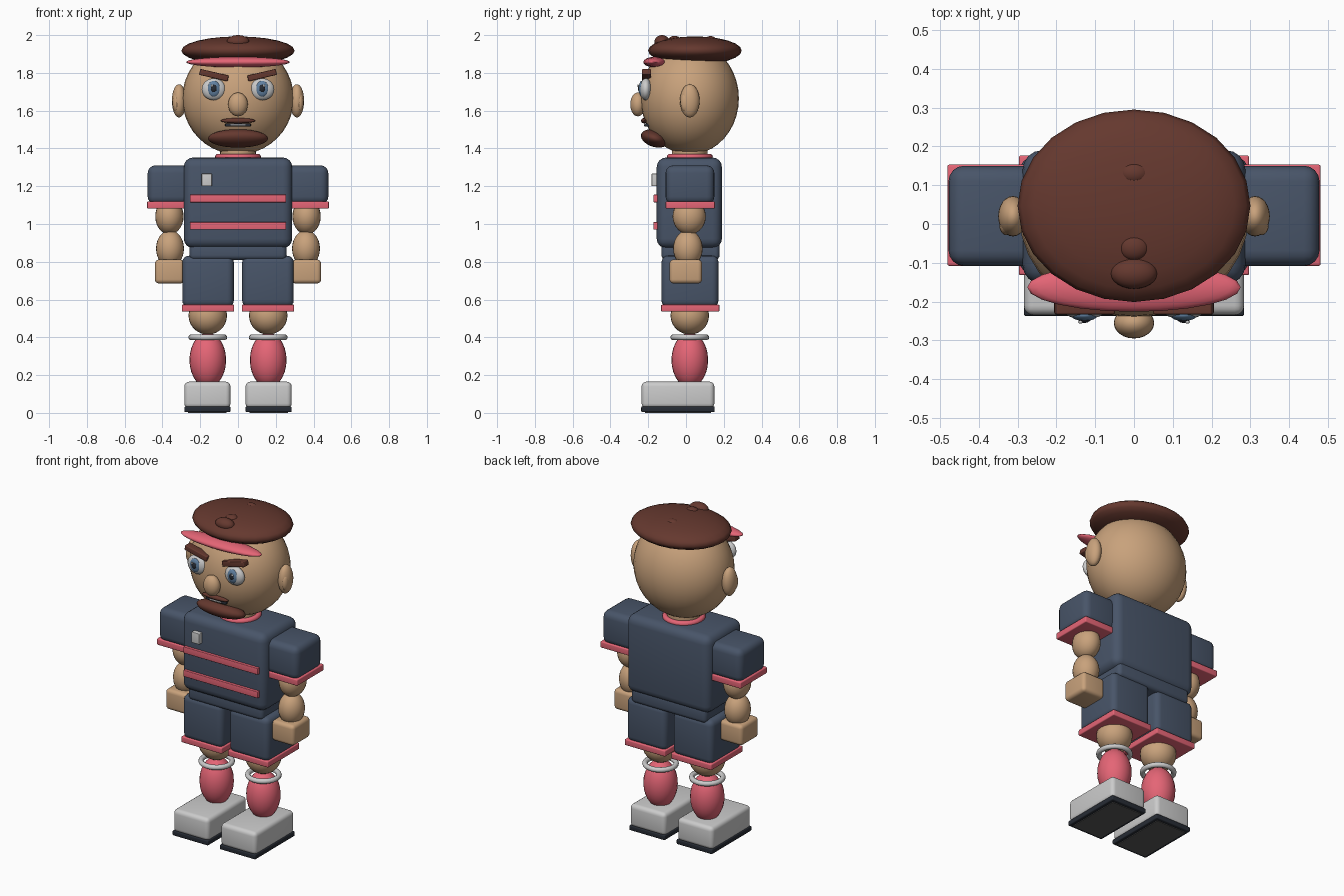
import bpy, math

if "Cube" in bpy.data.objects:
    bpy.data.objects.remove(bpy.data.objects["Cube"])


def material(name, rgb):
    m = bpy.data.materials.new(name)
    m.diffuse_color = (*rgb, 1)
    m.use_nodes = True
    m.node_tree.nodes["Principled BSDF"].inputs["Base Color"].default_value = m.diffuse_color
    return m


SKIN = material("skin", (0.58, 0.36, 0.20))
BROWN = material("brown", (0.13, 0.04, 0.028))
PINK = material("pink", (0.78, 0.13, 0.18))
NAVY = material("navy", (0.065, 0.09, 0.14))
WHITE = material("white", (0.6, 0.6, 0.6))
DARK = material("dark", (0.02, 0.025, 0.035))
BLUE = material("blue", (0.12, 0.22, 0.36))
GREY = material("grey", (0.1, 0.1, 0.1))


def finish(name, mat, rot=(0, 0, 0), angle=40):
    ob = bpy.context.object
    ob.name = name
    ob.rotation_euler = rot
    ob.data.materials.append(mat)
    bpy.ops.object.shade_smooth_by_angle(angle=math.radians(angle))
    return ob


def ball(name, loc, radii, mat, rot=(0, 0, 0), seg=24, rings=14):
    bpy.ops.mesh.primitive_uv_sphere_add(segments=seg, ring_count=rings, radius=1, location=loc)
    bpy.context.object.scale = radii
    bpy.ops.object.transform_apply(location=False, rotation=False, scale=True)
    return finish(name, mat, rot, 60)


def box(name, lo, hi, mat, bevel=0.0, rot=(0, 0, 0)):
    bpy.ops.mesh.primitive_cube_add(size=1, location=[(a + b) / 2 for a, b in zip(lo, hi)])
    bpy.context.object.scale = [b - a for a, b in zip(lo, hi)]
    bpy.ops.object.transform_apply(location=False, rotation=False, scale=True)
    if bevel:
        mod = bpy.context.object.modifiers.new("round", 'BEVEL')
        mod.width = bevel
        mod.segments = 4
        bpy.ops.object.modifier_apply(modifier=mod.name)
    return finish(name, mat, rot)


def ring(name, loc, major, minor, mat):
    bpy.ops.mesh.primitive_torus_add(location=loc, major_radius=major, minor_radius=minor,
                                     major_segments=28, minor_segments=10)
    return finish(name, mat, angle=60)


# Head, hair and headband
ball("head", (0, 0.02, 1.665), (0.295, 0.26, 0.297), SKIN, seg=32, rings=20)
ball("hair", (0, 0.047, 1.918), (0.30, 0.248, 0.075), BROWN, seg=24, rings=12)
ball("hair_tuft_front", (0, -0.127, 1.965), (0.06, 0.04, 0.035), BROWN)
ball("hair_tuft_middle", (0, -0.06, 1.97), (0.04, 0.035, 0.026), BROWN)
ball("hair_tuft_back", (0, 0.13, 1.97), (0.04, 0.03, 0.025), BROWN)
ball("headband", (0, -0.163, 1.857), (0.275, 0.063, 0.028), PINK)

# Face
ball("nose", (0, -0.255, 1.633), (0.052, 0.04, 0.063), SKIN)
ball("moustache", (0, -0.222, 1.547), (0.092, 0.016, 0.014), BROWN)
box("mouth", (-0.068, -0.22, 1.515), (0.068, -0.19, 1.533), DARK, 0.006)
box("teeth", (-0.04, -0.223, 1.520), (0.04, -0.20, 1.528), WHITE, 0.002)
ball("beard", (0, -0.165, 1.453), (0.16, 0.076, 0.045), BROWN, (-0.3, 0, 0))

# Neck, shirt and shirt trim
bpy.ops.mesh.primitive_cylinder_add(vertices=24, radius=0.095, depth=0.16, location=(0, 0.02, 1.37))
finish("neck", SKIN)
ring("collar", (0, 0.02, 1.355), 0.105, 0.017, PINK)
box("shirt", (-0.287, -0.155, 0.872), (0.287, 0.19, 1.352), NAVY, 0.05)
box("shirt_hem", (-0.257, -0.13, 0.81), (0.257, 0.178, 0.905), NAVY, 0.025)
for i, z in enumerate((1.135, 0.99)):
    box(f"chest_stripe_{i}", (-0.255, -0.172, z - 0.02), (0.255, -0.15, z + 0.02), PINK, 0.003)
box("chest_patch", (-0.192, -0.182, 1.2), (-0.138, -0.15, 1.267), WHITE, 0.004)

# Paired parts
for s, side in ((-1, "right"), (1, "left")):
    def sbox(part, x0, x1, y0, y1, z0, z1, mat, bevel=0.0, rot=(0, 0, 0)):
        a, b = sorted((s * x0, s * x1))
        return box(f"{side}_{part}", (a, y0, z0), (b, y1, z1), mat, bevel, rot)

    def sball(part, x, y, z, radii, mat):
        return ball(f"{side}_{part}", (s * x, y, z), radii, mat)

    # Ear, eye and brow
    sball("ear", 0.312, 0.02, 1.652, (0.038, 0.052, 0.088), SKIN)
    sball("inner_ear", 0.328, -0.003, 1.645, (0.019, 0.026, 0.05), SKIN)
    sball("eye", 0.128, -0.213, 1.713, (0.064, 0.032, 0.058), WHITE)
    sball("iris", 0.128, -0.235, 1.716, (0.034, 0.015, 0.042), BLUE)
    sball("pupil", 0.128, -0.243, 1.718, (0.017, 0.012, 0.022), DARK)
    sball("eye_glint", 0.138, -0.253, 1.732, (0.006, 0.004, 0.007), WHITE)
    sbox("brow", 0.05, 0.205, -0.233, -0.185, 1.772, 1.804, BROWN, 0.005, (0, -s * 0.23, 0))

    # Arm
    sbox("sleeve", 0.24, 0.478, -0.108, 0.15, 1.105, 1.31, NAVY, 0.04)
    sbox("sleeve_cuff", 0.28, 0.481, -0.108, 0.153, 1.081, 1.12, PINK, 0.006)
    sball("upper_arm", 0.363, 0.017, 1.04, (0.075, 0.088, 0.095), SKIN)
    sball("forearm", 0.36, 0.01, 0.87, (0.074, 0.078, 0.097), SKIN)
    sbox("hand", 0.285, 0.44, -0.087, 0.085, 0.685, 0.812, SKIN, 0.022)

    # Leg
    sbox("shorts_leg", 0.022, 0.295, -0.13, 0.172, 0.56, 0.832, NAVY, 0.035)
    sbox("shorts_cuff", 0.02, 0.297, -0.132, 0.177, 0.536, 0.573, PINK, 0.006)
    sball("knee", 0.16, 0.02, 0.515, (0.102, 0.102, 0.1), SKIN)
    ring(f"{side}_sock_band", (s * 0.16, 0.02, 0.4), 0.088, 0.015, WHITE)
    sball("sock", 0.16, 0.02, 0.28, (0.097, 0.097, 0.145), PINK)

    # Shoe
    sbox("shoe", 0.04, 0.284, -0.235, 0.15, 0.025, 0.165, WHITE, 0.025)
    sbox("sole", 0.04, 0.284, -0.237, 0.152, 0.004, 0.034, DARK, 0.006)
    sbox("tread", 0.06, 0.264, -0.217, 0.132, 0.0, 0.02, GREY)
